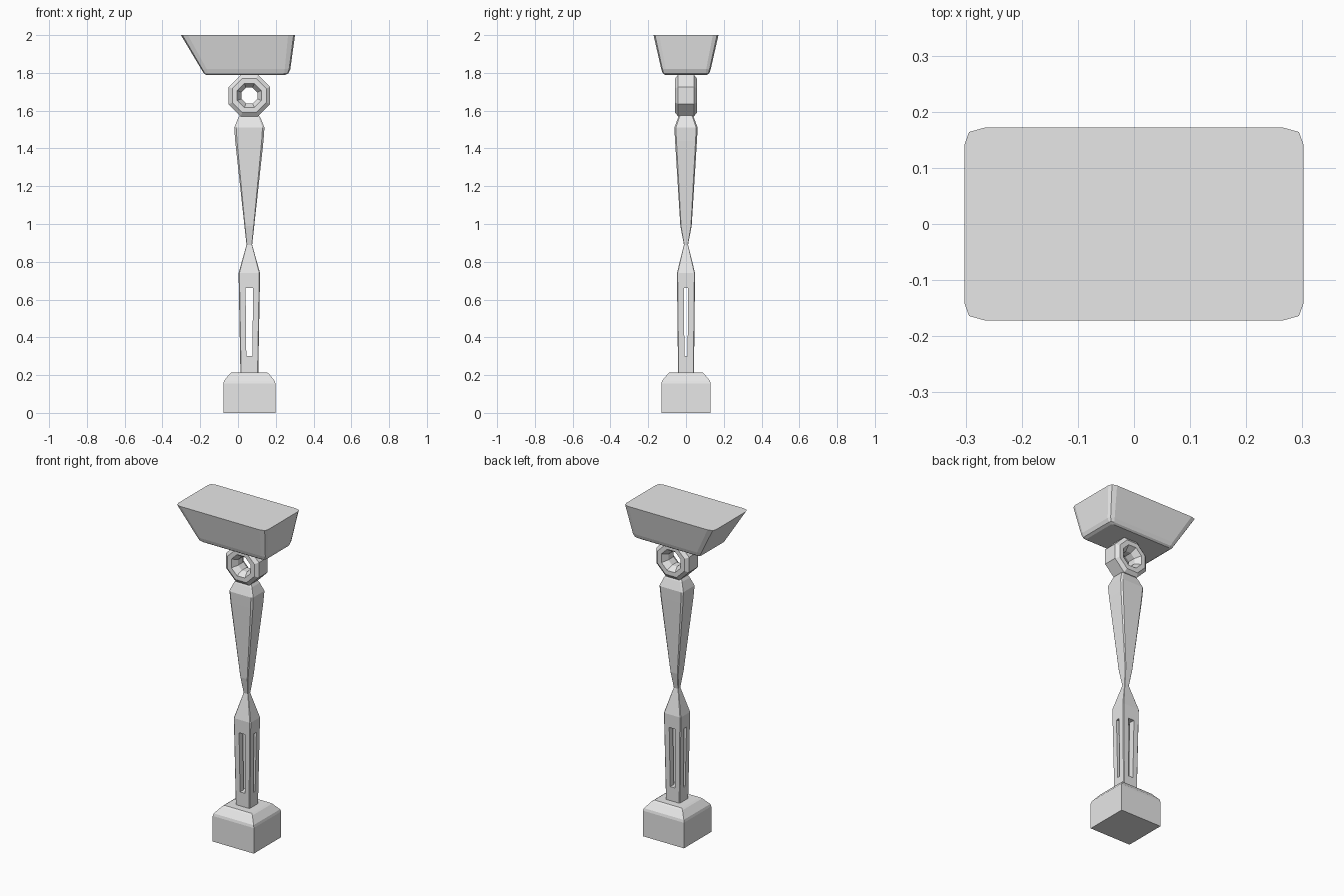
import bpy, bmesh
from math import pi, cos, sin

if "Cube" in bpy.data.objects:
    bpy.data.objects.remove(bpy.data.objects["Cube"])

grey = bpy.data.materials.new("plain_grey")
grey.use_nodes = True
grey.diffuse_color = (0.8, 0.8, 0.8, 1)
grey.node_tree.nodes["Principled BSDF"].inputs["Base Color"].default_value = (0.8, 0.8, 0.8, 1)

CX = 0.06  # axis of the post


def loft(name, rings, closed=False):
    """Skin a list of equal-length point rings; cap the ends unless closed."""
    bm = bmesh.new()
    loops = [[bm.verts.new(p) for p in ring] for ring in rings]
    n = len(loops[0])
    pairs = list(zip(loops, loops[1:]))
    if closed:
        pairs.append((loops[-1], loops[0]))
    else:
        bm.faces.new(loops[0])
        bm.faces.new(loops[-1])
    for a, b in pairs:
        for i in range(n):
            j = (i + 1) % n
            bm.faces.new((a[i], a[j], b[j], b[i]))
    bmesh.ops.recalc_face_normals(bm, faces=bm.faces)
    mesh = bpy.data.meshes.new(name)
    bm.to_mesh(mesh)
    bm.free()
    mesh.materials.append(grey)
    obj = bpy.data.objects.new(name, mesh)
    bpy.context.collection.objects.link(obj)
    return obj


def rect(z, hx, hy, cut=0, cx=CX):
    """Rectangle ring at height z, with corners chamfered by a share of its size."""
    if not cut:
        return [(cx + sx * hx, sy * hy, z) for sx, sy in ((1, 1), (-1, 1), (-1, -1), (1, -1))]
    ring = []
    for sx, sy in ((1, 1), (-1, 1), (-1, -1), (1, -1)):
        pair = [(cx + sx * hx, sy * hy * (1 - cut), z), (cx + sx * hx * (1 - cut), sy * hy, z)]
        ring += pair if sx == sy else pair[::-1]
    return ring


# Foot block with sloped shoulders
loft("foot_block", [rect(0, 0.138, 0.131), rect(0.155, 0.138, 0.131), rect(0.17, 0.134, 0.127),
                    rect(0.208, 0.103, 0.095), rect(0.215, 0.092, 0.086)])

# Lower post, pinched at its top
lower = loft("lower_post", [rect(z, hx, hy, 0.08) for z, hx, hy in (
    (0.2, 0.047, 0.042), (0.74, 0.057, 0.048), (0.89, 0.015, 0.011))])

# Slots through the lower post both ways
slots = [loft("slot_cutter_front", [rect(0.3, 0.016, 0.2), rect(0.66, 0.02, 0.2)]),
         loft("slot_cutter_side", [rect(0.3, 0.2, 0.0085), rect(0.66, 0.2, 0.011)])]
bpy.context.view_layer.objects.active = lower
for cutter in slots:
    cutter.hide_render = True
    mod = lower.modifiers.new("slot", "BOOLEAN")
    mod.operation = "DIFFERENCE"
    mod.solver = "EXACT"
    mod.object = cutter
    bpy.ops.object.modifier_apply(modifier=mod.name)
    bpy.data.objects.remove(cutter)

# Upper post, swelling towards its shoulder
loft("upper_post", [rect(z, hx, hy, 0.13) for z, hx, hy in (
    (0.89, 0.015, 0.011), (0.99, 0.026, 0.03), (1.44, 0.075, 0.058),
    (1.51, 0.08, 0.062), (1.56, 0.06, 0.043), (1.575, 0.05, 0.035))])

# Octagonal pivot ring with bevelled rims and a waisted hole
section = [(0.11, -0.042), (0.11, 0.042), (0.09, 0.058), (0.064, 0.058),
           (0.042, 0.024), (0.042, -0.024), (0.064, -0.058), (0.09, -0.058)]
angles = [(i + 0.5) * pi / 4 for i in range(8)]
loft("pivot_ring", [[(CX + r / cos(pi / 8) * cos(a), y, 1.68 + r / cos(pi / 8) * sin(a))
                     for a in angles] for r, y in section], closed=True)


# Flared head, leaning out further on its right side
def head_ring(z, x0, x1, hy, k):
    corner = [(0, 0.03 * k), (0.008 * k, 0.008 * k), (0.037 * k, 0)]
    ring = []
    for sx, sy in ((1, 1), (-1, 1), (-1, -1), (1, -1)):
        edge = x1 if sx > 0 else x0
        pts = [(edge - sx * dx, sy * (hy - dy), z) for dx, dy in corner]
        ring += pts if sx == sy else pts[::-1]
    return ring


loft("head", [head_ring(1.79, -0.17, 0.25, 0.112, 0.4), head_ring(1.798, -0.181, 0.267, 0.123, 0.6),
              head_ring(1.82, -0.195, 0.277, 0.131, 0.8), head_ring(2, -0.302, 0.302, 0.172, 1)])
